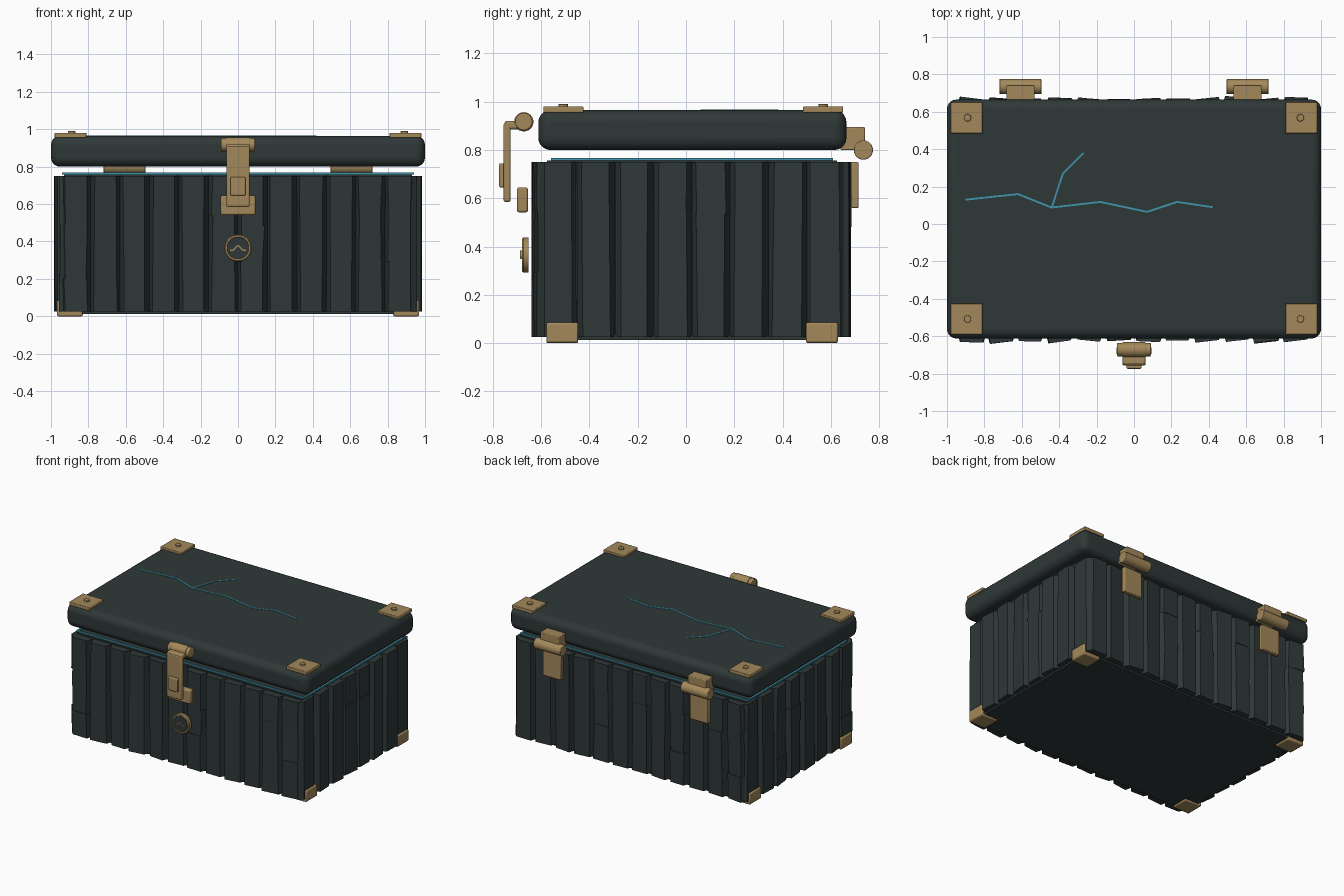
import bpy, bmesh, math, random
from mathutils import Vector, Matrix

if "Cube" in bpy.data.objects:
    bpy.data.objects.remove(bpy.data.objects["Cube"])

random.seed(4)


def material(name, rgb):
    m = bpy.data.materials.new(name)
    m.diffuse_color = (*rgb, 1)
    m.use_nodes = True
    m.node_tree.nodes["Principled BSDF"].inputs["Base Color"].default_value = m.diffuse_color
    return m


WOOD = material("dark_wood", (0.028, 0.039, 0.039))
BRASS = material("aged_brass", (0.37, 0.25, 0.105))
GLOW = material("teal_glow", (0.05, 0.30, 0.42))


def finish(bm, name, mat, bevel=0.0, segments=2, smooth=True):
    bmesh.ops.recalc_face_normals(bm, faces=bm.faces[:])
    mesh = bpy.data.meshes.new(name)
    bm.to_mesh(mesh)
    bm.free()
    mesh.materials.append(mat)
    ob = bpy.data.objects.new(name, mesh)
    bpy.context.collection.objects.link(ob)
    if bevel:
        b = ob.modifiers.new("rounded_edges", 'BEVEL')
        b.width, b.segments = bevel, segments
    if smooth:
        bpy.ops.object.select_all(action='DESELECT')
        ob.select_set(True)
        bpy.context.view_layer.objects.active = ob
        bpy.ops.object.shade_smooth_by_angle(angle=math.radians(35))
    return ob


def add_box(bm, lo, hi):
    lo, hi = Vector(lo), Vector(hi)
    mat = Matrix.Translation((lo + hi) / 2) @ Matrix.Diagonal((*(hi - lo), 1))
    bmesh.ops.create_cube(bm, size=1, matrix=mat)


def box(name, lo, hi, mat, bevel=0.0, segments=2):
    bm = bmesh.new()
    add_box(bm, lo, hi)
    return finish(bm, name, mat, bevel, segments)


def cylinder(name, centre, r, length, axis, mat, bevel=0.0, n=24):
    rot = Vector((0, 0, 1)).rotation_difference(Vector(axis)).to_matrix().to_4x4()
    bm = bmesh.new()
    bmesh.ops.create_cone(bm, cap_ends=True, segments=n, radius1=r, radius2=r,
                          depth=length, matrix=Matrix.Translation(centre) @ rot)
    return finish(bm, name, mat, bevel)


def strip(name, points, half_width, mat, place):
    """Thin bars joining 2D points; place maps (a, b, layer) to space."""
    bm = bmesh.new()
    for p, q in zip(points, points[1:]):
        p, q = Vector(p), Vector(q)
        side = (q - p).orthogonal().normalized() * half_width
        ring = [p + side, q + side, q - side, p - side]
        lower = [bm.verts.new(place(v.x, v.y, 0)) for v in ring]
        upper = [bm.verts.new(place(v.x, v.y, 1)) for v in ring]
        bm.faces.new(lower)
        bm.faces.new(upper)
        for i in range(4):
            j = (i + 1) % 4
            bm.faces.new((lower[i], lower[j], upper[j], upper[i]))
    return finish(bm, name, mat, smooth=False)


# Body core and floor
box("body_core", (-0.93, -0.575, 0.03), (0.93, 0.625, 0.757), WOOD)
box("floor", (-0.94, -0.575, 0.012), (0.94, 0.625, 0.035), WOOD)


# Plank walls: uneven tapered boards, some split into shorter pieces
def plank_wall(name, start, along, outward, length, count, depth, low_ends):
    start, along, outward = Vector(start), Vector(along), Vector(outward)
    pitch = length / count
    bm = bmesh.new()

    def jit(s):
        return random.uniform(-s, s)

    for i in range(count):
        cuts = [0.025, 0.75]
        if random.random() < 0.4:
            cuts.insert(1, random.uniform(0.48, 0.56))
            if random.random() < 0.5:
                cuts.insert(1, random.uniform(0.18, 0.32))
        d = 0.028 if low_ends and i in (0, count - 1) else depth - random.uniform(0, 0.012)
        tilt = jit(0.008) if d > 0.03 else 0
        for k, (z0, z1) in enumerate(zip(cuts, cuts[1:])):
            step = 0.003 * (k % 2)
            rings = []
            for z in (z0, z1):
                a, b = i * pitch, (i + 1) * pitch
                prof = [(a - 0.004, -0.01), (b + 0.004, -0.01),
                        (b - 0.022 + jit(0.006), d - step - tilt - abs(jit(0.003))),
                        (a + 0.018 + jit(0.006), d - step + tilt - abs(jit(0.003)))]
                rings.append([bm.verts.new(start + along * u + outward * w + Vector((0, 0, z)))
                              for u, w in prof])
            lo, hi = rings
            bm.faces.new(lo)
            bm.faces.new(hi)
            for j in range(4):
                n = (j + 1) % 4
                bm.faces.new((lo[j], lo[n], hi[n], hi[j]))
    finish(bm, name, WOOD, smooth=False)


plank_wall("front_planks", (-0.945, -0.575, 0), (1, 0, 0), (0, -1, 0), 1.89, 12, 0.06, False)
plank_wall("back_planks", (-0.945, 0.625, 0), (1, 0, 0), (0, 1, 0), 1.89, 12, 0.055, False)
plank_wall("right_planks", (0.93, -0.61, 0), (0, 1, 0), (1, 0, 0), 1.27, 8, 0.053, True)
plank_wall("left_planks", (-0.93, -0.61, 0), (0, 1, 0), (-1, 0, 0), 1.27, 8, 0.053, True)

# Glowing rim in the gap under the lid
bm = bmesh.new()
for s in (-1, 1):
    add_box(bm, (s * 0.934 - 0.006, -0.56, 0.757), (s * 0.934 + 0.006, 0.61, 0.768))
for y in (-0.554, 0.604):
    add_box(bm, (-0.94, y - 0.006, 0.757), (0.94, y + 0.006, 0.768))
finish(bm, "glow_rim", GLOW, smooth=False)

# Lid with rounded edges and glowing cracks
box("lid", (-1, -0.612, 0.8), (1, 0.665, 0.965), WOOD, 0.05, 5)


def on_lid(a, b, layer):
    return (a, b, 0.962 + 0.006 * layer)


strip("main_crack", [(-0.9, 0.13), (-0.62, 0.16), (-0.44, 0.088), (-0.18, 0.118),
                     (0.07, 0.065), (0.23, 0.118), (0.42, 0.09)], 0.005, GLOW, on_lid)
strip("branch_crack", [(-0.44, 0.088), (-0.38, 0.27), (-0.27, 0.38)], 0.005, GLOW, on_lid)

# Corner plates with rivets on the lid, three-armed brackets at the base
for s in (-1, 1):
    for f, y in ((-1, -0.508), (1, 0.568)):
        box("lid_corner_plate", (s * 0.895 - 0.085, y - 0.083, 0.955),
            (s * 0.895 + 0.085, y + 0.083, 0.981), BRASS, 0.004)
        cylinder("corner_rivet", (s * 0.89, y, 0.983), 0.02, 0.016, (0, 0, 1), BRASS, 0.003, 16)
        cy = y - 0.005
        bm = bmesh.new()
        add_box(bm, (s * 0.898 - 0.068, cy - 0.066, 0), (s * 0.898 + 0.068, cy + 0.066, 0.018))
        add_box(bm, (s * 0.956 - 0.013, cy - 0.066, 0.002), (s * 0.956 + 0.013, cy + 0.066, 0.085))
        add_box(bm, (s * 0.898 - 0.068, cy + f * 0.055 - 0.01, 0.002),
                (s * 0.898 + 0.068, cy + f * 0.055 + 0.01, 0.085))
        finish(bm, "base_bracket", BRASS, 0.007)

# Rear hinges
for x in (-0.607, 0.607):
    cylinder("hinge_knuckle", (x, 0.735, 0.8), 0.04, 0.225, (1, 0, 0), BRASS, 0.004)
    box("hinge_upper_leaf", (x - 0.075, 0.64, 0.8), (x + 0.075, 0.742, 0.895), BRASS, 0.005)
    box("hinge_lower_leaf", (x - 0.075, 0.684, 0.56), (x + 0.075, 0.715, 0.75), BRASS, 0.005)

# Front latch: barrel, hooked strap, raised tab and keeper
cylinder("latch_barrel", (0, -0.672, 0.917), 0.036, 0.18, (1, 0, 0), BRASS, 0.005)
cylinder("latch_collar", (0, -0.672, 0.917), 0.04, 0.125, (1, 0, 0), BRASS, 0.003)
box("latch_hook", (-0.062, -0.752, 0.885), (0.062, -0.672, 0.921), BRASS, 0.01)
box("latch_strap", (-0.062, -0.756, 0.585), (0.062, -0.727, 0.91), BRASS, 0.007)
box("latch_tab", (-0.04, -0.774, 0.645), (0.04, -0.75, 0.745), BRASS, 0.006)
box("latch_keeper", (-0.093, -0.7, 0.542), (0.093, -0.655, 0.645), BRASS, 0.008)

# Round lock: brass ring around a dark disc with a chevron
ring = bmesh.new()
n = 32
section = [(0.057, -0.652), (0.073, -0.652), (0.073, -0.674), (0.068, -0.68),
           (0.06, -0.68), (0.057, -0.676)]
loops = [[ring.verts.new((r * math.cos(a), y, 0.365 + r * math.sin(a))) for r, y in section]
         for a in (2 * math.pi * i / n for i in range(n))]
for i in range(n):
    p, q = loops[i], loops[(i + 1) % n]
    for j in range(len(section)):
        k = (j + 1) % len(section)
        ring.faces.new((p[j], p[k], q[k], q[j]))
finish(ring, "lock_ring", BRASS)
cylinder("lock_disc", (0, -0.667, 0.365), 0.058, 0.026, (0, 1, 0), WOOD, n=32)
strip("lock_chevron", [(-0.042, 0.352), (-0.028, 0.352), (0, 0.38), (0.028, 0.352),
                       (0.042, 0.352)], 0.004, BRASS, lambda a, b, l: (a, -0.679 - 0.009 * l, b))
